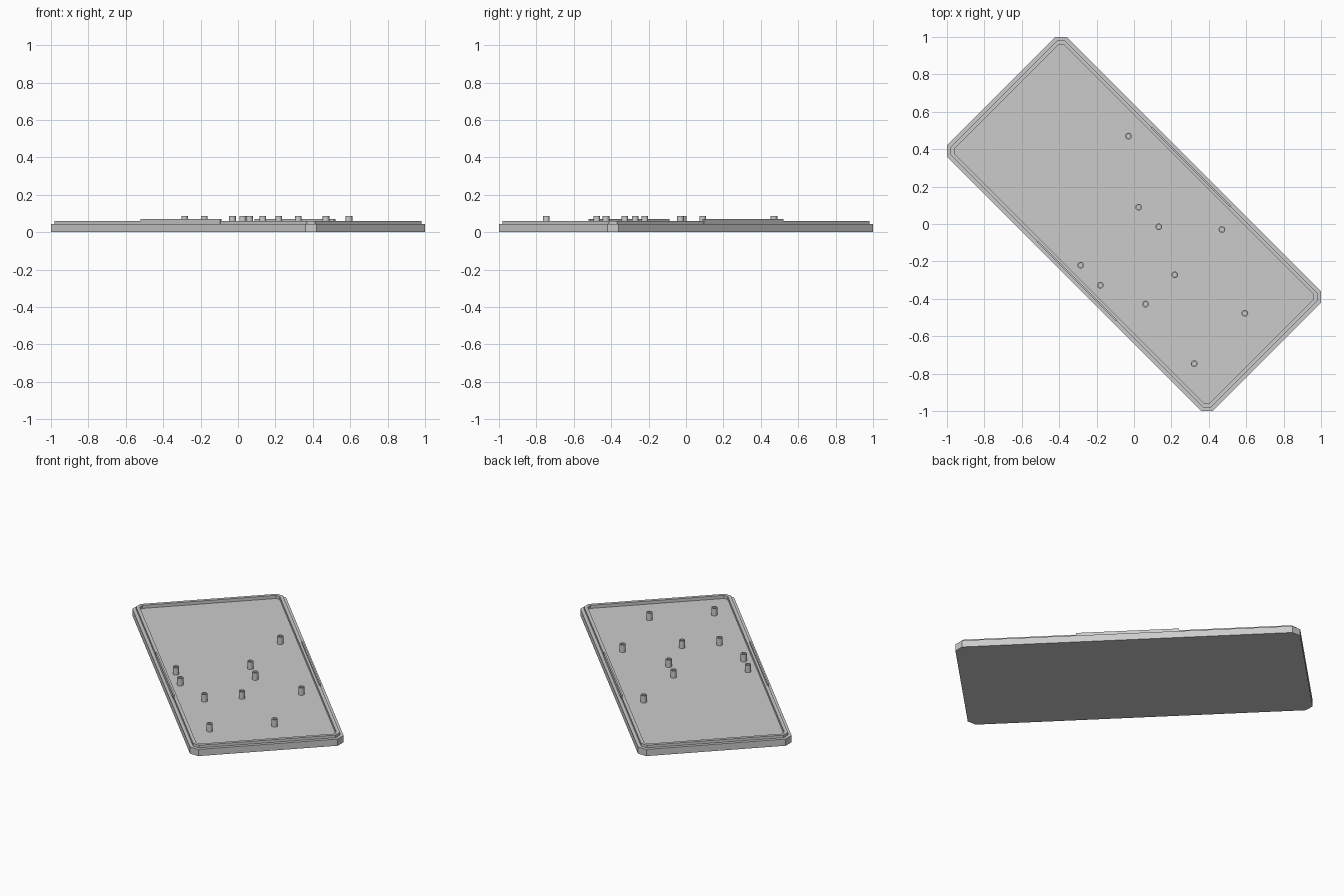
import bpy, bmesh, math
from mathutils import Matrix

if "Cube" in bpy.data.objects:
    bpy.data.objects.remove(bpy.data.objects["Cube"])

ROT = Matrix.Rotation(math.radians(-45), 4, 'Z')
HX, HY, CUT = 1.004, 0.4525, 0.042     # half length, half width, corner cut

grey = bpy.data.materials.new("grey plastic")
grey.diffuse_color = (0.6, 0.6, 0.6, 1)
grey.use_nodes = True
grey.node_tree.nodes["Principled BSDF"].inputs["Base Color"].default_value = grey.diffuse_color


def finish(name, bm):
    bmesh.ops.recalc_face_normals(bm, faces=bm.faces)
    me = bpy.data.meshes.new(name)
    bm.to_mesh(me)
    bm.free()
    me.materials.append(grey)
    ob = bpy.data.objects.new(name, me)
    bpy.context.collection.objects.link(ob)
    return ob


def outline(d):
    """Corner-cut rectangle, moved inward by d on every side."""
    x, y = HX - d, HY - d
    c = CUT - d * (2 - math.sqrt(2))
    return [(x, c - y), (x, y - c), (x - c, y), (c - x, y),
            (-x, y - c), (-x, c - y), (c - x, -y), (x - c, -y)]


def rings(bm, loops, closed=False):
    """Skin a list of vertex loops; closed joins last to first."""
    n = len(loops[0])
    pairs = list(zip(loops, loops[1:])) + ([(loops[-1], loops[0])] if closed else [])
    for a, b in pairs:
        for i in range(n):
            j = (i + 1) % n
            bm.faces.new((a[i], a[j], b[j], b[i]))


# Tray: outer wall, ledge, raised lip, recessed floor
bm = bmesh.new()
steps = [(0, 0), (0, 0.043), (0.02, 0.043), (0.02, 0.06), (0.04, 0.06), (0.04, 0.04)]
loops = [[bm.verts.new((x, y, z)) for x, y in outline(d)] for d, z in steps]
rings(bm, loops)
bm.faces.new(loops[0])
bm.faces.new(loops[-1])
bm.transform(ROT)
finish("tray", bm)

# Clip ridges on the lip of both long sides
for name, side in (("back_clip", 1), ("front_clip", -1)):
    bm = bmesh.new()
    bmesh.ops.create_cube(bm, size=1, matrix=ROT @ Matrix.Translation((0, side * 0.431, 0.0575))
                          @ Matrix.Diagonal((0.6, 0.009, 0.025, 1)))
    finish(name, bm)

# Hollow standoffs on the floor
SPOTS = [(-0.03, 0.47), (0.025, 0.09), (0.133, -0.015), (0.47, -0.03), (-0.285, -0.22),
         (-0.18, -0.327), (0.218, -0.272), (0.062, -0.428), (0.593, -0.477), (0.322, -0.747)]
for k, (px, py) in enumerate(SPOTS):
    bm = bmesh.new()
    loops = []
    for r, z in ((0.018, 0.039), (0.018, 0.087), (0.011, 0.087), (0.011, 0.039)):
        loops.append([bm.verts.new((px + r * math.cos(a * math.tau / 24),
                                    py + r * math.sin(a * math.tau / 24), z)) for a in range(24)])
    rings(bm, loops, closed=True)
    ob = finish(f"standoff_{k + 1}", bm)
    bpy.context.view_layer.objects.active = ob
    ob.select_set(True)
    bpy.ops.object.shade_smooth_by_angle()
    ob.select_set(False)
